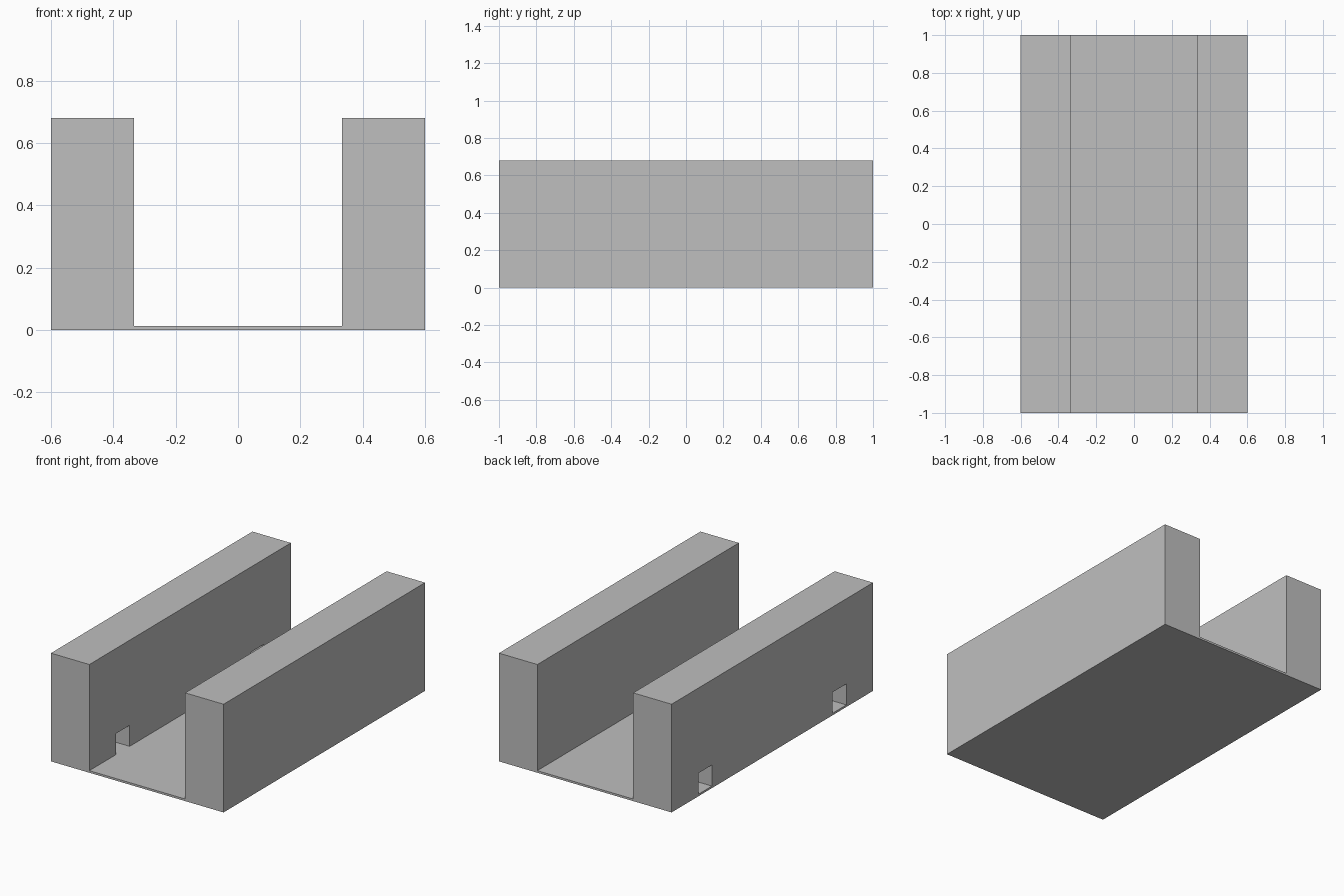
import bpy
import bmesh

cube = bpy.data.objects.get("Cube")
if cube:
    bpy.data.objects.remove(cube, do_unlink=True)

HALF_WIDTH, HALF_LENGTH, HEIGHT = 0.6, 1.0, 0.68
INNER = 0.333          # half width of the channel
FLOOR = 0.013          # floor thickness
HOLE_NEAR, HOLE_FAR, HOLE_TOP = 0.6, 0.735, 0.145

grey = bpy.data.materials.new("plain grey")
grey.use_nodes = True
colour = (0.52, 0.52, 0.52, 1)
grey.diffuse_color = colour
grey.node_tree.nodes["Principled BSDF"].inputs["Base Color"].default_value = colour


def extrude_side_profile(name, points, x_min, x_max):
    """Extrude a (y, z) outline along x into a solid."""
    mesh = bpy.data.meshes.new(name)
    bm = bmesh.new()
    face = bm.faces.new([bm.verts.new((x_min, y, z)) for y, z in points])
    result = bmesh.ops.extrude_face_region(bm, geom=[face], use_keep_orig=True)
    moved = [v for v in result["geom"] if isinstance(v, bmesh.types.BMVert)]
    bmesh.ops.translate(bm, verts=moved, vec=(x_max - x_min, 0, 0))
    bmesh.ops.recalc_face_normals(bm, faces=bm.faces)
    bm.to_mesh(mesh)
    bm.free()
    mesh.materials.append(grey)
    obj = bpy.data.objects.new(name, mesh)
    bpy.context.collection.objects.link(obj)
    return obj


def rectangle(z_min, z_max):
    return [(-HALF_LENGTH, z_min), (HALF_LENGTH, z_min),
            (HALF_LENGTH, z_max), (-HALF_LENGTH, z_max)]


# Thin floor under the channel and both walls
extrude_side_profile("floor", rectangle(0, FLOOR), -HALF_WIDTH, HALF_WIDTH)

# Solid wall on the left
extrude_side_profile("left_wall", rectangle(FLOOR, HEIGHT), INNER, HALF_WIDTH)

# Right wall with two square passages along its foot
outline = [(-HALF_LENGTH, FLOOR)]
for start, end in ((-HOLE_FAR, -HOLE_NEAR), (HOLE_NEAR, HOLE_FAR)):
    outline += [(start, FLOOR), (start, HOLE_TOP), (end, HOLE_TOP), (end, FLOOR)]
outline += rectangle(FLOOR, HEIGHT)[1:]
extrude_side_profile("right_wall", outline, -HALF_WIDTH, -INNER)
